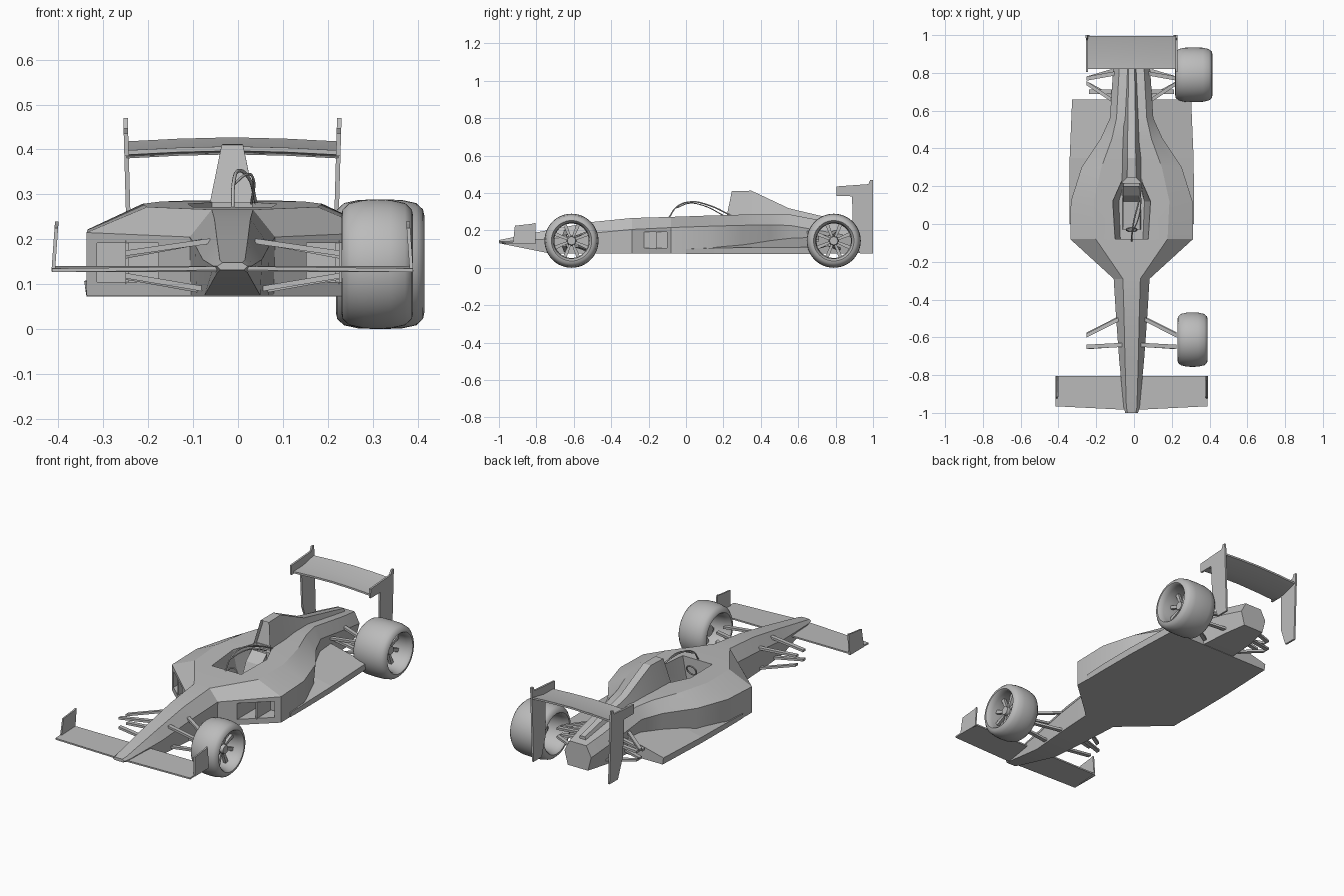
import bpy, bmesh, math
from mathutils import Vector, Matrix

if "Cube" in bpy.data.objects:
    bpy.data.objects.remove(bpy.data.objects["Cube"])

CX = -0.0125  # car centreline
grey = bpy.data.materials.new("plain grey")
grey.diffuse_color = (0.5, 0.5, 0.5, 1)
grey.use_nodes = True
grey.node_tree.nodes["Principled BSDF"].inputs["Base Color"].default_value = grey.diffuse_color


def finish(name, bm, smooth=25, x=CX):
    bmesh.ops.recalc_face_normals(bm, faces=bm.faces)
    me = bpy.data.meshes.new(name)
    bm.to_mesh(me)
    bm.free()
    me.materials.append(grey)
    ob = bpy.data.objects.new(name, me)
    bpy.context.collection.objects.link(ob)
    ob.location.x = x
    if smooth:
        bpy.ops.object.select_all(action='DESELECT')
        ob.select_set(True)
        bpy.context.view_layer.objects.active = ob
        bpy.ops.object.shade_smooth_by_angle(angle=math.radians(smooth))
    return ob


def add_loft(bm, rings, closed=False):
    vs = [[bm.verts.new(p) for p in r] for r in rings]
    n = len(vs[0])
    pairs = list(zip(vs, vs[1:])) + ([(vs[-1], vs[0])] if closed else [])
    for a, b in pairs:
        for i in range(n):
            j = (i + 1) % n
            bm.faces.new((a[i], a[j], b[j], b[i]))
    if not closed:
        bm.faces.new(vs[0])
        bm.faces.new(vs[-1])


def loft(name, rings, smooth=25):
    bm = bmesh.new()
    add_loft(bm, rings)
    return finish(name, bm, smooth)


def mirror_ring(y, half):
    """Full cross-section at y from right-half (x, z) points."""
    return [(x, y, z) for x, z in half] + [(-x, y, z) for x, z in reversed(half)]


def cut(target, cutter):
    cutter.hide_render = True
    m = target.modifiers.new("cut", 'BOOLEAN')
    m.operation, m.object, m.solver = 'DIFFERENCE', cutter, 'EXACT'
    bpy.context.view_layer.objects.active = target
    bpy.ops.object.modifier_apply(modifier=m.name)
    bpy.data.objects.remove(cutter)


# Body: y, bottom half width, bottom z, shoulder half width, z, top half width, z
sections = [
    (-1.00, .026, .132, .034, .140, .022, .148),
    (-0.97, .034, .125, .042, .140, .028, .154),
    (-0.72, .062, .075, .066, .155, .035, .205),
    (-0.50, .080, .075, .082, .185, .040, .245),
    (-0.29, .092, .075, .095, .205, .046, .266),
    (-0.08, .325, .075, .325, .215, .190, .272),
    (0.12, .322, .075, .322, .222, .200, .279),
    (0.30, .250, .075, .265, .227, .160, .284),
    (0.45, .150, .075, .165, .230, .105, .286),
    (0.56, .105, .075, .115, .226, .080, .284),
    (0.82, .085, .075, .098, .180, .066, .235),
    (0.94, .060, .080, .080, .155, .050, .212)]
body = loft("body", [mirror_ring(y, [(wb, zb), (ws, zs), (wt, zt)])
                     for y, wb, zb, ws, zs, wt, zt in sections], 0)

# Cockpit opening
def opening(k, z):
    half = [(.088, -.08), (.1, .12), (.045, .245)]
    return [(x * k, y, z) for x, y in half] + [(-x * k, y, z) for x, y in reversed(half)]
cut(body, loft("cockpit_cutter", [opening(.68, .13), opening(1, .272), opening(1, .33)], 0))

# Side inlets
for s in (1, -1):
    cut(body, loft("inlet_cutter", [[(s * x, y, z) for x, z in
        ((.165, .105), (.302, .105), (.302, .192), (.165, .192))] for y in (-.35, -.04)], 0))
bpy.ops.object.select_all(action='DESELECT')
body.select_set(True)
bpy.context.view_layer.objects.active = body
bpy.ops.object.shade_smooth_by_angle(angle=math.radians(20))

# Divider standing in each inlet
for s in (1, -1):
    loft("inlet_divider", [[(s * x, y, z) for x, z in
        ((.23, .1), (.238, .1), (.238, .197), (.23, .197))] for y in (-.16, -.045)], 0)

# Floor slab rising towards the centre
loft("floor", [mirror_ring(y, [(w, .073), (w + .005, zo), (.09, zi)]) for y, w, zo, zi in
               ((.0, .324, .100, .100), (.15, .325, .106, .125),
                (.35, .323, .108, .155), (.66, .310, .110, .165))], 0)

# Engine cover with recessed air intake
bm = bmesh.new()
add_loft(bm, [[(-wb, yb, zb), (wb, yb, zb), (wt, yt, zt), (-wt, yt, zt)]
              for wb, yb, zb, wt, yt, zt in
              ((.054, .215, .262, .024, .245, .410), (.054, .35, .262, .022, .35, .412),
               (.046, .55, .262, .020, .55, .318), (.030, .90, .19, .014, .90, .235))])
bm.faces.ensure_lookup_table()
front = min(bm.faces, key=lambda f: f.calc_center_median().y)
bmesh.ops.inset_individual(bm, faces=[front], thickness=.008)
bmesh.ops.translate(bm, verts=front.verts, vec=(0, .03, 0))
finish("engine_cover", bm)

# Seat, steering wheel and thin cockpit hoops
loft("seat", [[(-.05, y, .128), (.05, y, .128), (.045, y, z), (-.045, y, z)]
              for y, z in ((-.03, .145), (.12, .155), (.15, .22), (.2, .265))], 0)
bpy.ops.mesh.primitive_torus_add(major_radius=.028, minor_radius=.004, major_segments=20,
    minor_segments=6, location=(CX, -.03, .235), rotation=(math.radians(70), 0, 0))
wheel_ob = bpy.context.object
wheel_ob.name = "steering_wheel"
wheel_ob.data.materials.append(grey)

def wire(name, pts, r):
    cu = bpy.data.curves.new(name, 'CURVE')
    cu.dimensions, cu.bevel_depth, cu.bevel_resolution = '3D', r, 1
    sp = cu.splines.new('BEZIER')
    sp.bezier_points.add(len(pts) - 1)
    for b, p in zip(sp.bezier_points, pts):
        b.co = p
        b.handle_left_type = b.handle_right_type = 'AUTO'
    cu.materials.append(grey)
    bpy.context.collection.objects.link(bpy.data.objects.new(name, cu))

wire("cockpit_hoop", [(-.012, -.09, .27), (-.01, -.05, .325), (.0, .02, .352),
                      (.025, .12, .335), (.04, .24, .28)], .004)
wire("cockpit_hose", [(-.012, -.05, .32), (.02, .02, .345), (.035, .1, .33), (.03, .2, .28)], .003)

# Front wing
half = [(.402, -.965, .131), (.402, -.805, .137)]
def wing_ring(dz):
    return ([(0, -.985, .136 + dz)] + [(x, y, z + dz) for x, y, z in half] +
            [(-x, y, z + dz) for x, y, z in reversed(half)])
loft("front_wing", [wing_ring(-.004), wing_ring(.004)], 0)

# Endplates: outline (y, z), leaning from bottom x to top x
def endplate(name, s, outline, x_low, x_high, thick):
    z0, z1 = min(p[1] for p in outline), max(p[1] for p in outline)
    lean = lambda z: x_low + (x_high - x_low) * (z - z0) / (z1 - z0)
    loft(name, [[(s * (lean(z) - d), y, z) for y, z in outline] for d in (0, thick)], 0)

for s in (1, -1):
    endplate("front_endplate", s, [(-.925, .128), (-.805, .128), (-.805, .24), (-.83, .234),
                                   (-.915, .225)], .403, .395, .008)
    endplate("rear_endplate", s, [(.805, .385), (.888, .385), (.892, .18), (.93, .075), (1.0, .075),
                                  (1.0, .47), (.985, .47), (.975, .447), (.805, .435)],
             .232, .243, .01)

# Rear wing, slightly arched across the span
loft("rear_wing", [[(x, .82, .388 + a), (x, .9, .380 + a), (x, .995, .408 + a),
                    (x, .995, .418 + a), (x, .9, .399 + a), (x, .82, .398 + a)]
                   for x, a in ((-.236, 0), (-.12, .006), (0, .009), (.12, .006), (.236, 0))])
# Low bar joining the rear endplates to the gearbox
# Suspension arms: inner point to outer point
arms = [((.06, -.50, .195), (.238, -.590, .162)), ((.05, -.64, .195), (.238, -.650, .168)),
        ((.07, -.50, .085), (.238, -.585, .115)), ((.06, -.64, .088), (.238, -.652, .118)),
        ((.08, .64, .195), (.238, .745, .165)), ((.07, .80, .195), (.238, .770, .165)),
        ((.08, .66, .095), (.238, .745, .120)), ((.07, .82, .098), (.238, .770, .120)),
        ((.08, .70, .170), (.225, .700, .145))]
for s in (1, -1):
    for p, q in arms:
        loft("suspension_arm", [[(s * x, y + dy, z + dz) for dy, dz in
             ((-.011, -.005), (.011, -.005), (.011, .007), (-.011, .007))] for x, y, z in (p, q)], 0)


# Wheels: present on the right side only
def wheel(name, y, x0, x1, R=.1445, n=48):
    mid = (x0 + x1) / 2
    prof = [(x0, .108), (x0 + .003, .122), (x0 + .018, .136), (x0 + .05, .143), (mid, R),
            (x1 - .05, .143), (x1 - .018, .136), (x1 - .003, .122), (x1, .108),
            (x1 - .006, .102), (x1 - .03, .096), (mid, .092), (x0 + .03, .096), (x0 + .006, .102)]
    bm = bmesh.new()
    add_loft(bm, [[(x, y + r * math.cos(t), R + r * math.sin(t)) for x, r in prof]
                  for t in (2 * math.pi * i / n for i in range(n))], True)
    finish(name + "_tyre", bm, 35, 0)
    # Hub and spokes
    bm = bmesh.new()
    spoke_x = mid + .02
    bmesh.ops.create_cone(bm, cap_ends=True, segments=20, radius1=.028, radius2=.022, depth=.07,
        matrix=Matrix.Translation((spoke_x - .01, y, R)) @ Matrix.Rotation(math.pi / 2, 4, 'Y'))
    for i in range(8):
        t = 2 * math.pi * (i + .5) / 8
        u, v = Vector((0, math.cos(t), math.sin(t))), Vector((0, -math.sin(t), math.cos(t)))
        c = Vector((spoke_x, y, R))
        add_loft(bm, [[c + u * r + v * a * w + Vector((b * .008, 0, 0))
                       for a, b in ((-1, -1), (1, -1), (1, 1), (-1, 1))]
                      for r, w in ((.015, .006), (.097, .010))])
    finish(name + "_spokes", bm, 30, 0)

wheel("front_wheel", -.612, .230, .390)
wheel("rear_wheel", .790, .218, .415)
